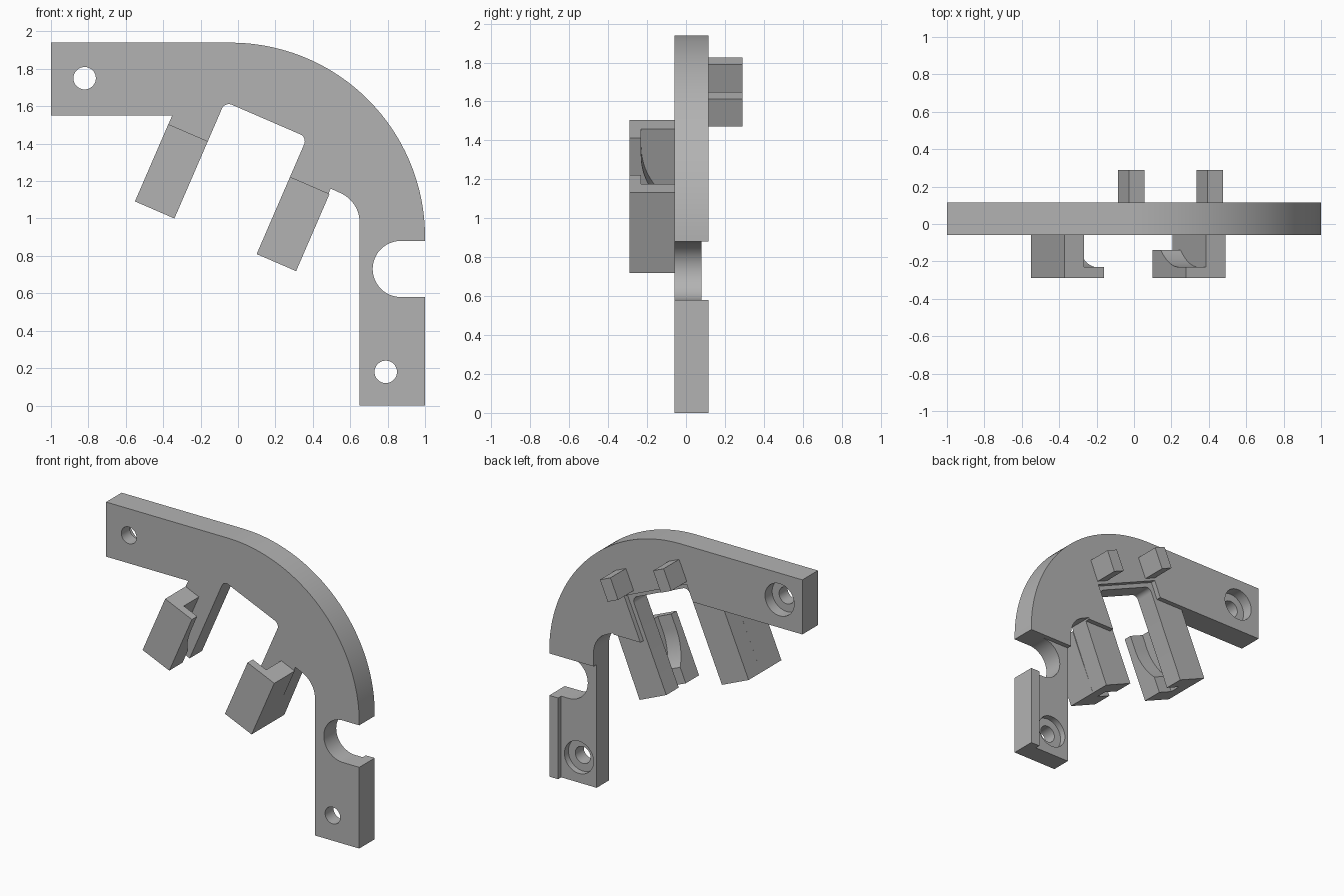
import bpy, bmesh
from math import cos, sin, radians
from mathutils import Vector

if "Cube" in bpy.data.objects:
    bpy.data.objects.remove(bpy.data.objects["Cube"])

grey = bpy.data.materials.new("plain grey")
grey.use_nodes = True
grey.diffuse_color = (0.45, 0.45, 0.45, 1)
grey.node_tree.nodes["Principled BSDF"].inputs["Base Color"].default_value = (0.45, 0.45, 0.45, 1)

FRONT, STEP, BACK = -0.06, 0.08, 0.115      # plate faces along y
TILT = radians(23.4)
U = Vector((cos(TILT), -sin(TILT)))         # across the fork, in (x, z)
T = Vector((sin(TILT), cos(TILT)))          # up along the fork


def arc(center, r, start, end, n=12):
    """Points (x, z) on an arc, angles in degrees."""
    angles = [radians(start + (end - start) * i / n) for i in range(n + 1)]
    return [Vector((center[0] + r * cos(a), center[1] + r * sin(a))) for a in angles]


def solid(name, ring, push):
    """Close a 3D ring of points and extrude it along push."""
    bm = bmesh.new()
    face = bm.faces.new([bm.verts.new(p) for p in ring])
    new = bmesh.ops.extrude_face_region(bm, geom=[face])["geom"]
    bmesh.ops.translate(bm, vec=push, verts=[v for v in new if isinstance(v, bmesh.types.BMVert)])
    bmesh.ops.recalc_face_normals(bm, faces=bm.faces)
    mesh = bpy.data.meshes.new(name)
    bm.to_mesh(mesh)
    bm.free()
    mesh.materials.append(grey)
    obj = bpy.data.objects.new(name, mesh)
    bpy.context.collection.objects.link(obj)
    return obj


def slab(name, points, y0, y1):
    """Extrude an (x, z) outline from y0 to y1."""
    return solid(name, [Vector((p[0], y0, p[1])) for p in points], Vector((0, y1 - y0, 0)))


def activate(obj):
    bpy.ops.object.select_all(action='DESELECT')
    obj.select_set(True)
    bpy.context.view_layer.objects.active = obj


def cut(obj, cutter):
    mod = obj.modifiers.new("cut", 'BOOLEAN')
    mod.operation, mod.solver, mod.object = 'DIFFERENCE', 'EXACT', cutter
    activate(obj)
    bpy.ops.object.modifier_apply(modifier=mod.name)
    bpy.data.objects.remove(cutter)


# Fork reference points
arm_w, arm_l, slot_w, slot_h = 0.23, 0.45, 0.479, 0.68
left_foot = Vector((-0.34, 1.0))
right_foot = left_foot + U * slot_w
slot_tl = left_foot + T * slot_h
slot_tr = right_foot + T * slot_h
r = 0.04
tilt_deg = 23.4

# Bracket plate outline with curved elbow, side notch and fork
outline = [(-1, 1.55), (-1, 1.94)]
outline += arc((-0.04, 0.9), 1.04, 90, 0, 48)
outline += [(1, 0.88)] + arc((0.87, 0.73), 0.15, 90, 270, 24)
outline += [(1, 0.58), (1, 0), (0.65, 0)]
outline += arc((0.48, 0.98), 0.17, 0, 90 - tilt_deg)
outline += [(0.495, 1.16), right_foot + U * arm_w, right_foot]
outline += arc(slot_tr - (U + T) * r, r, -tilt_deg, 90 - tilt_deg, 8)
outline += arc(slot_tl + (U - T) * r, r, 90 - tilt_deg, 180 - tilt_deg, 8)
outline += [left_foot, left_foot - U * arm_w, (-0.352, 1.55)]
plate = slab("bracket_plate", outline, FRONT, BACK)

# Shallow recess on the back, round the fork and along the leg
lip = 0.03
cut(plate, slab("fork_recess", [(-0.8, 1.55), (-0.135, 1.55), slot_tl + (T - U) * lip,
                                slot_tr + (T + U) * lip, (0.28, 1.15), (0.495, 1.15),
                                (0.4, 0.6), (-0.8, 0.6)], STEP, 0.3))
cut(plate, slab("leg_recess", [(0.55, -0.1), (0.93, -0.1), (0.93, 0.88), (0.55, 0.88)], STEP, 0.3))

# Screw holes, counterbored from the back
for center in ((-0.82, 1.75), (0.79, 0.18)):
    cut(plate, slab("screw_hole", arc(center, 0.06, 0, 350, 35), -0.3, 0.3))
    cut(plate, slab("counterbore", arc(center, 0.115, 0, 350, 35), 0.035, 0.3))

parts = [plate]

# Clips on the fork arms: outer wall plus front lip with a round seat
clip_front = -0.29
seat = [(0, clip_front), (0, -0.14)]
seat += arc((0.35, 0.13), 0.36, 228.6, 270, 16)
seat += [(arm_l, -0.23), (arm_l, clip_front)]
for side, foot, out in (("left", right_foot, U), ("right", left_foot, -U)):
    mid, edge = foot + out * arm_w / 2, foot + out * arm_w
    parts.append(slab(side + "_clip_wall",
                      [mid, edge, edge + T * arm_l, mid + T * arm_l], clip_front, FRONT))
    ring = []
    for s, y in seat:
        p = foot + T * s
        ring.append(Vector((p.x, y, p.y)))
    push = out * arm_w / 2
    parts.append(solid(side + "_clip_lip", ring, Vector((push.x, 0, push.y))))

# Two tilted pegs on the back
for side, c in (("right", Vector((-0.015, 1.737))), ("left", Vector((0.405, 1.56)))):
    a, b = U * 0.045, T * 0.077
    parts.append(slab(side + "_back_peg", [c - a - b, c + a - b, c + a + b, c - a + b], BACK, 0.29))

for obj in parts:
    activate(obj)
    bpy.ops.object.shade_smooth_by_angle(angle=radians(25))
